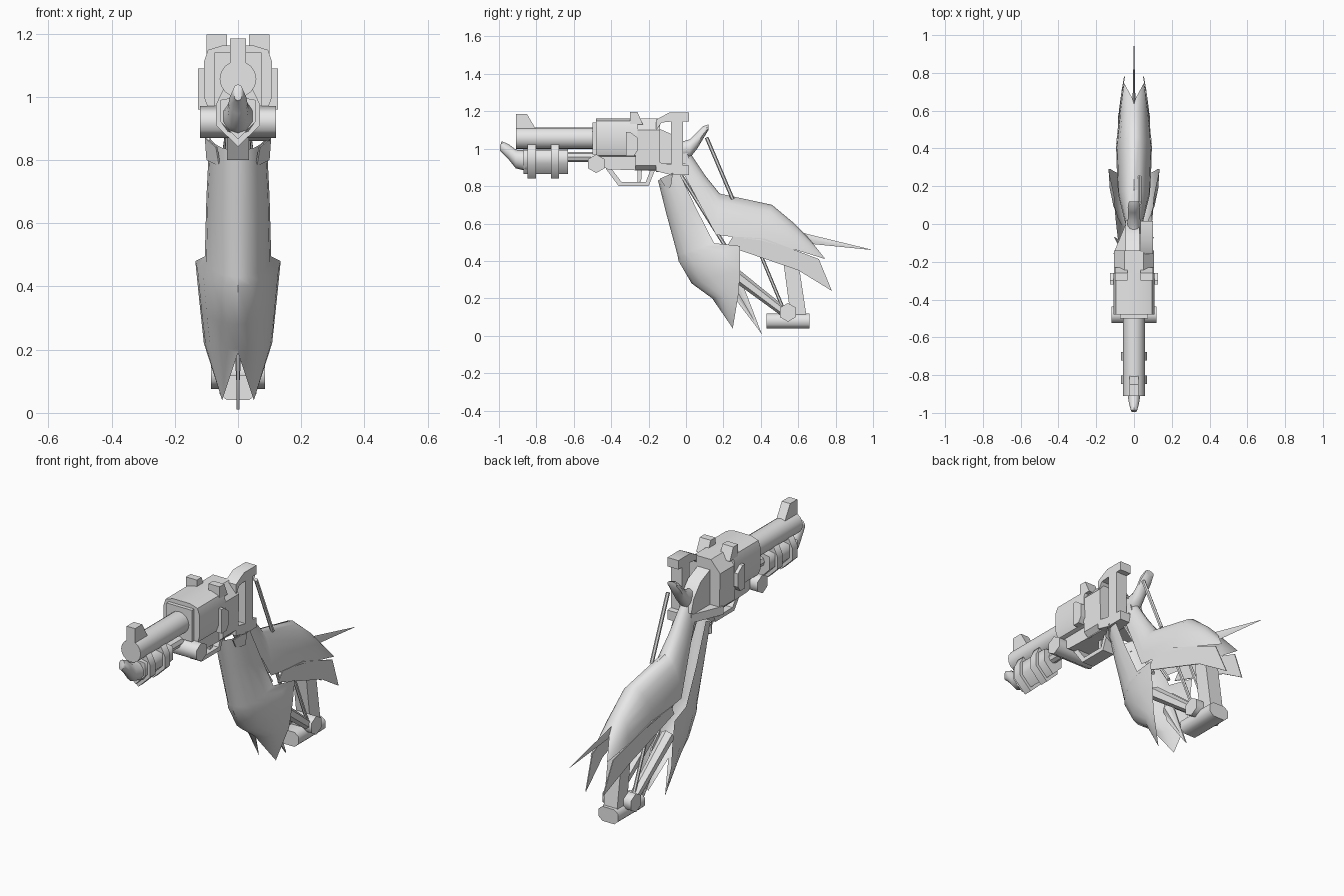
import bpy, bmesh, math
from mathutils import Vector

if "Cube" in bpy.data.objects:
    bpy.data.objects.remove(bpy.data.objects["Cube"])

steel = bpy.data.materials.new("light steel grey")
steel.diffuse_color = (0.8, 0.8, 0.8, 1)
steel.use_nodes = True
steel.node_tree.nodes["Principled BSDF"].inputs["Base Color"].default_value = steel.diffuse_color


def finish(name, bm, closed=True, angle=30):
    bmesh.ops.remove_doubles(bm, verts=bm.verts, dist=0.0005)
    if closed:
        bmesh.ops.recalc_face_normals(bm, faces=bm.faces)
    me = bpy.data.meshes.new(name)
    bm.to_mesh(me)
    bm.free()
    ob = bpy.data.objects.new(name, me)
    bpy.context.collection.objects.link(ob)
    me.materials.append(steel)
    bpy.ops.object.select_all(action='DESELECT')
    ob.select_set(True)
    bpy.context.view_layer.objects.active = ob
    bpy.ops.object.shade_smooth_by_angle(angle=math.radians(angle))
    return ob


def loft(name, rows, angle=30):
    """Closed body through equal rings of 3D points"""
    bm = bmesh.new()
    rows = [[bm.verts.new(p) for p in r] for r in rows]
    for a, b in zip(rows, rows[1:]):
        for i in range(len(a)):
            bm.faces.new((a[i], a[i - 1], b[i - 1], b[i]))
    bm.faces.new(rows[0])
    bm.faces.new(rows[-1])
    return finish(name, bm, angle=angle)


def prism(name, pts, x0, x1):
    """(y, z) outline extruded along x"""
    return loft(name, [[(x, y, z) for y, z in pts] for x in (x0, x1)])


def section(name, half, y0, y1, angle=30):
    """Right half (x, z) outline, mirrored and extruded along y"""
    ring = half + [(-x, z) for x, z in half[::-1] if x > 0]
    return loft(name, [[(x, y, z) for x, z in ring] for y in (y0, y1)], angle)


def box(name, x0, x1, y0, y1, z0, z1):
    return prism(name, [(y0, z0), (y1, z0), (y1, z1), (y0, z1)], x0, x1)


def rod(name, a, b, r0, r1=None, n=8, angle=40, flat=1):
    a, b = Vector(a), Vector(b)
    bm = bmesh.new()
    bmesh.ops.create_cone(bm, cap_ends=True, segments=n, radius1=r0,
                          radius2=r0 if r1 is None else r1, depth=(b - a).length)
    q = (b - a).to_track_quat('Z', 'Y')
    for v in bm.verts:
        v.co = q @ v.co + (a + b) / 2
        v.co.x = a.x + (v.co.x - a.x) * flat
    return finish(name, bm, angle=angle)


def rings(name, sections, n=10, angle=45):
    """Rounded body along a path from (y, z, half width, half height)"""
    return loft(name, [[(w * math.cos(t), y, z + h * math.sin(t))
                        for t in [(i + .5) * math.tau / n for i in range(n)]]
                       for y, z, w, h in sections], angle)


def shell(name, stations, tip, notch, n=10):
    """Open curved shell: ridge point, edge point, half width; ends in two tips"""
    bm = bmesh.new()
    rows = []
    for (fy, fz), (ey, ez), w in stations:
        row = []
        for i in range(n + 1):
            t = math.pi * (i / n - .5)
            c = math.cos(t)
            row.append(bm.verts.new((w * math.sin(t), ey + (fy - ey) * c, ez + (fz - ez) * c)))
        rows.append(row)
    last = []
    for i in range(n + 1):
        s = (i > n / 2) - (i < n / 2)
        last.append(bm.verts.new((s * tip[0], tip[1], tip[2]) if s else (0, *notch)))
    rows.append(last)
    for a, b in zip(rows, rows[1:]):
        for i in range(n):
            bm.faces.new((a[i], a[i + 1], b[i + 1], b[i]))
    return finish(name, bm, closed=False, angle=35)


def blades(name, pts):
    """Thin plate mirrored on both sides"""
    for s, side in ((1, "right"), (-1, "left")):
        loft(name + "_" + side, [[(s * (x - d), y, z) for x, y, z in pts] for d in (0, .005)])


# barrel and front sight
rod("barrel", (0, -.91, 1.056), (0, -.46, 1.056), .058, n=16)
prism("front_sight", [(-.91, 1.10), (-.80, 1.10), (-.85, 1.185), (-.91, 1.185)], -.025, .025)

# under-barrel tube, bands with pointed bottoms, and beak
section("under_tube", [(0, .865), (.055, .92), (.055, .99), (0, 1.0)], -.87, -.63, 85)
for i, y in enumerate((-.825, -.70)):
    section("band_%d" % i, [(0, .842), (.07, .91), (.07, .975), (.045, 1.027)],
            y - .022, y + .022, 75)
rings("beak", [(-.995, 1.0, .012, .012), (-.985, 1.01, .018, .03), (-.95, .985, .028, .04),
               (-.91, .945, .035, .05), (-.85, .935, .055, .055)])
rod("ejector_rod", (0, -.64, .955), (0, -.46, .955), .027)

# drum, frame and hinge
box("front_plate", -.075, .075, -.50, -.47, .97, 1.14)
section("drum", [(.05, .95), (.095, .965), (.108, 1.0), (.108, 1.11), (.095, 1.148), (.05, 1.162)],
        -.48, -.26, 50)
prism("lower_frame", [(-.48, .96), (-.48, .93), (-.42, .89), (-.14, .88), (-.14, .97)],
      -.075, .075)
section("rear_frame", [(.07, .883), (.10, .91), (.105, 1.10), (.05, 1.162)], -.27, -.14)
rod("hinge", (-.12, -.48, .92), (.12, -.48, .92), .05, n=6, angle=70)
for s, side in ((1, "right"), (-1, "left")):
    prism("side_plate_" + side, [(-.32, .96), (-.28, .96), (-.26, .99), (-.26, 1.06),
                                 (-.30, 1.09), (-.32, 1.09)], s * .09, s * .127)
    prism("top_lug_" + side, [(-.30, 1.13), (-.23, 1.13), (-.26, 1.197), (-.30, 1.197)],
          s * .035, s * .10)

# rear bracket and the tapered left foot
prism("bracket_top", [(-.16, 1.10), (-.13, 1.14), (-.08, 1.145), (.015, 1.145), (.015, 1.193),
                      (-.09, 1.193), (-.16, 1.155)], .035, .10)
box("bracket_post", .035, .10, -.08, -.015, .90, 1.15)
prism("bracket_foot", [(-.16, .88), (-.08, .86), (.015, .86), (.015, .91), (-.08, .915),
                       (-.16, .93)], .03, .10)
loft("left_foot", [[(-.11, -.16, z), (-.04, .01, z), (.04, .01, z), (.04, -.16, z)]
                   for z in (.875, .92)])
prism("inner_frame", [(-.15, .92), (-.05, .90), (.02, .93), (.0, 1.0), (-.06, 1.07),
                      (-.15, 1.11)], -.045, .03)

# hammer
rings("hammer", [(-.05, .99, .035, .04), (.02, 1.0, .035, .05), (.06, 1.045, .032, .045),
                 (.09, 1.085, .035, .035), (.12, 1.115, .028, .015)])

# trigger guard and trigger
outer = [(-.43, .895), (-.36, .80), (-.20, .80), (-.16, .90)]
inner = [(-.40, .895), (-.345, .822), (-.215, .822), (-.185, .90)]
prism("trigger_guard", outer + inner[::-1], -.035, .035)
prism("trigger", [(-.26, .90), (-.235, .90), (-.24, .825), (-.26, .82)], -.015, .015)

# collar below the frame
blades("collar_fin", [(.105, -.07, .87), (.07, -.14, .84), (.06, -.10, .78), (.10, -.08, .80)])

# front grip shell
shell("front_grip_shell", [
    ((-.15, .83), (-.04, .88), .09),
    ((-.11, .67), (.055, .68), .10),
    ((-.045, .43), (.15, .495), .105),
    ((-.04, .40), (.29, .48), .135),
    ((.03, .28), (.29, .35), .122),
    ((.14, .20), (.28, .22), .108)], (.05, .25, .04), (.15, .19))

# rear grip shell
shell("rear_grip_shell", [
    ((.02, .98), (-.02, .88), .04),
    ((.10, .86), (.06, .73), .06),
    ((.18, .76), (.16, .54), .085),
    ((.46, .70), (.40, .51), .093),
    ((.58, .60), (.60, .455), .075)], (.052, .745, .41), (.65, .53))

# layered feathers and middle spikes
blades("rear_feather", [(.085, .22, .48), (.09, .25, .53), (.095, .42, .52), (.065, .71, .41),
                        (.053, .78, .24), (.08, .60, .35)])
prism("lower_feather", [(.22, .38), (.29, .31), (.405, .01), (.26, .20)], -.004, .004)
rod("lower_spike", (0, .25, .28), (0, .405, .01), .03, .001, n=4, flat=.5)
rod("rear_spike", (0, .58, .53), (0, .99, .46), .03, .001, n=4, flat=.3)

# foot and struts
section("foot", [(.035, .04), (.058, .06), (.058, .10), (.035, .118)], .43, .66, 60)
rod("foot_hinge", (-.085, .545, .125), (.085, .545, .125), .05, n=6, angle=70)
prism("foot_strut", [(.52, .40), (.60, .40), (.645, .10), (.56, .10)], -.04, .04)
for s, side in ((1, "right"), (-1, "left")):
    rod("long_rod_" + side, (s * .05, .38, .48), (s * .05, .53, .12), .009, n=6)
    rod("short_strut_" + side, (s * .05, .22, .36), (s * .05, .52, .13), .035, .025, n=6)
    rod("spine_rod_" + side, (s * .03, -.04, .88), (s * .05, .21, .48), .010, n=6)
rod("rear_rod", (.03, .11, 1.06), (.03, .25, .73), .010, n=6)
